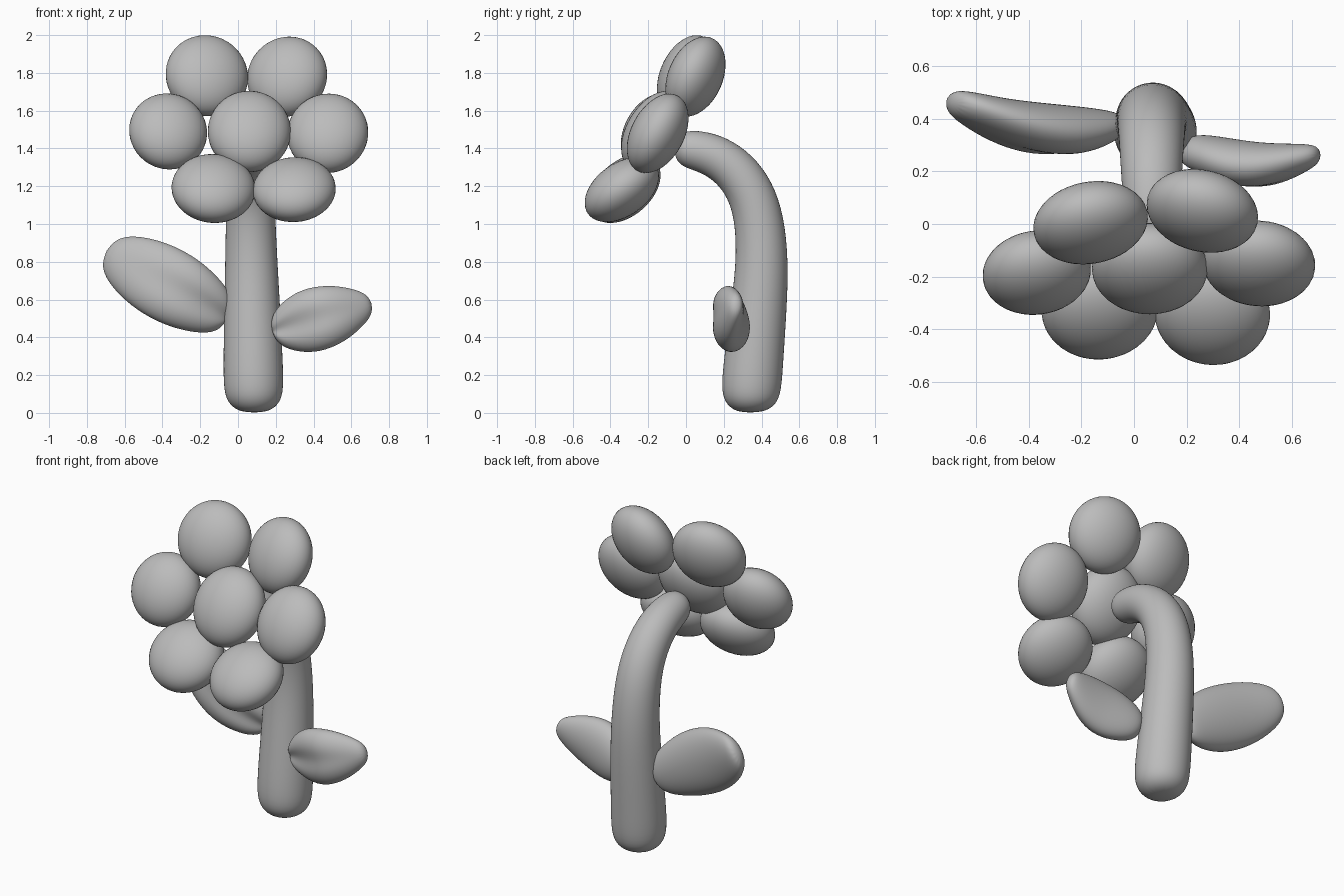
import bpy, bmesh, math
from mathutils import Vector, Matrix

cube = bpy.data.objects.get("Cube")
if cube:
    bpy.data.objects.remove(cube, do_unlink=True)

GREY = (0.5, 0.5, 0.5, 1)
mat = bpy.data.materials.new("plain grey")
mat.use_nodes = True
mat.diffuse_color = GREY
mat.node_tree.nodes["Principled BSDF"].inputs["Base Color"].default_value = GREY


def finish(name, bm):
    """Turn a bmesh into a smooth-shaded object."""
    bmesh.ops.recalc_face_normals(bm, faces=bm.faces)
    for f in bm.faces:
        f.smooth = True
    mesh = bpy.data.meshes.new(name)
    bm.to_mesh(mesh)
    bm.free()
    mesh.materials.append(mat)
    obj = bpy.data.objects.new(name, mesh)
    bpy.context.collection.objects.link(obj)
    return obj


def ellipsoid(name, centre, radii, tilt, yaw):
    """Flattened ball, leaning back by tilt and turned by yaw (degrees)."""
    bm = bmesh.new()
    bmesh.ops.create_uvsphere(bm, u_segments=40, v_segments=24, radius=1)
    bm.transform(Matrix.Translation(centre)
                 @ Matrix.Rotation(math.radians(yaw), 4, 'Z')
                 @ Matrix.Rotation(math.radians(-tilt), 4, 'X')
                 @ Matrix.Diagonal((*radii, 1)))
    return finish(name, bm)


def loft(name, start, rings, end):
    """Skin closed rings between two end points, then subdivide."""
    bm = bmesh.new()
    loops = [[bm.verts.new(p) for p in ring] for ring in rings]
    n = len(loops[0])
    for a, b in zip(loops, loops[1:]):
        for i in range(n):
            j = (i + 1) % n
            bm.faces.new((a[i], a[j], b[j], b[i]))
    for point, loop in ((start, loops[0]), (end, loops[-1])):
        pole = bm.verts.new(point)
        for i in range(n):
            bm.faces.new((loop[i], loop[(i + 1) % n], pole))
    obj = finish(name, bm)
    obj.modifiers.new("smooth", 'SUBSURF').levels = 2
    obj.modifiers["smooth"].render_levels = 2
    return obj


# Flower head: a centre and six cupped petals
ellipsoid("flower_centre", (0.06, -0.17, 1.49), (0.22, 0.145, 0.235), 31, 0)
petals = {
    "petal_top_right": ((-0.165, 0.005, 1.785), (0.22, 0.14, 0.225), 23, 11),
    "petal_top_left": ((0.26, 0.05, 1.78), (0.215, 0.14, 0.222), 23, -14),
    "petal_side_right": ((-0.37, -0.185, 1.49), (0.207, 0.14, 0.215), 28, 8),
    "petal_side_left": ((0.475, -0.15, 1.48), (0.215, 0.14, 0.226), 28, -5),
    "petal_bottom_right": ((-0.13, -0.325, 1.188), (0.222, 0.145, 0.22), 48, 5),
    "petal_bottom_left": ((0.298, -0.34, 1.182), (0.22, 0.14, 0.22), 54, -5),
}
for name, args in petals.items():
    ellipsoid(name, *args)

# Stem: (y, z, radius) along a path that hooks forward to the flower
path = [(0.34, 0.01, 0.085), (0.34, 0.05, 0.135), (0.345, 0.12, 0.16),
        (0.36, 0.3, 0.156), (0.385, 0.55, 0.148), (0.405, 0.8, 0.138),
        (0.39, 1.02, 0.131), (0.345, 1.17, 0.126), (0.265, 1.285, 0.12),
        (0.16, 1.36, 0.114), (0.06, 1.39, 0.106), (-0.01, 1.4, 0.095),
        (-0.05, 1.402, 0.06)]
SIDES = 16
rings = []
for k, (y, z, r) in enumerate(path):
    y0, z0, _ = path[max(k - 1, 0)]
    y1, z1, _ = path[min(k + 1, len(path) - 1)]
    along = Vector((0, y1 - y0, z1 - z0)).normalized()
    side = Vector((1, 0, 0))
    out = along.cross(side)
    x = 0.085 - 0.018 * min(z, 1)
    rings.append([Vector((x, y, z)) + 1.025 * r * (side * math.cos(a) + out * math.sin(a))
                  for a in (math.tau * i / SIDES for i in range(SIDES))])
loft("stem", (0.085, 0.34, 0), rings, (0.067, -0.065, 1.402))


def leaf(name, base, tip, sections):
    """Leaf in the xz plane; sections are (t, half width, front y, back y)."""
    base, tip = Vector(base), Vector(tip)
    axis = (tip - base).normalized()
    across = Vector((-axis.z, 0, axis.x))
    if across.z < 0:
        across.negate()
    rings = []
    for t, w, front, back in sections:
        mid = base.lerp(tip, t)
        groove = 0.3 * (back - front) * max(0, 1 - t * 1.1)
        ring = []
        for i in range(SIDES):
            a = math.tau * i / SIDES
            s, c = math.sin(a), math.cos(a)
            p = mid + across * (w * 1.03 * c)
            p.y = (front + back) / 2 + s * (back - front) / 2 * 1.03
            # Central crease on the front face
            if s < 0:
                p.y += groove * max(0, 1 - abs(c) / 0.5)
            ring.append(p)
        rings.append(ring)
    ends = []
    for point, sec in ((base, sections[0]), (tip, sections[-1])):
        ends.append((point.x, (sec[2] + sec[3]) / 2, point.z))
    return loft(name, ends[0], rings, ends[1])


leaf("leaf_right", (-0.05, 0, 0.5), (-0.7, 0, 0.86), [
    (0.02, 0.08, 0.34, 0.42), (0.1, 0.135, 0.29, 0.435), (0.3, 0.185, 0.24, 0.45),
    (0.5, 0.2, 0.25, 0.462), (0.7, 0.185, 0.3, 0.478), (0.88, 0.14, 0.37, 0.503),
    (0.97, 0.085, 0.41, 0.51)])
leaf("leaf_left", (0.18, 0, 0.43), (0.71, 0, 0.58), [
    (0.02, 0.06, 0.22, 0.31), (0.1, 0.115, 0.19, 0.345), (0.3, 0.165, 0.145, 0.33),
    (0.5, 0.17, 0.12, 0.312), (0.7, 0.145, 0.145, 0.305), (0.88, 0.095, 0.195, 0.305),
    (0.97, 0.055, 0.225, 0.298)])
